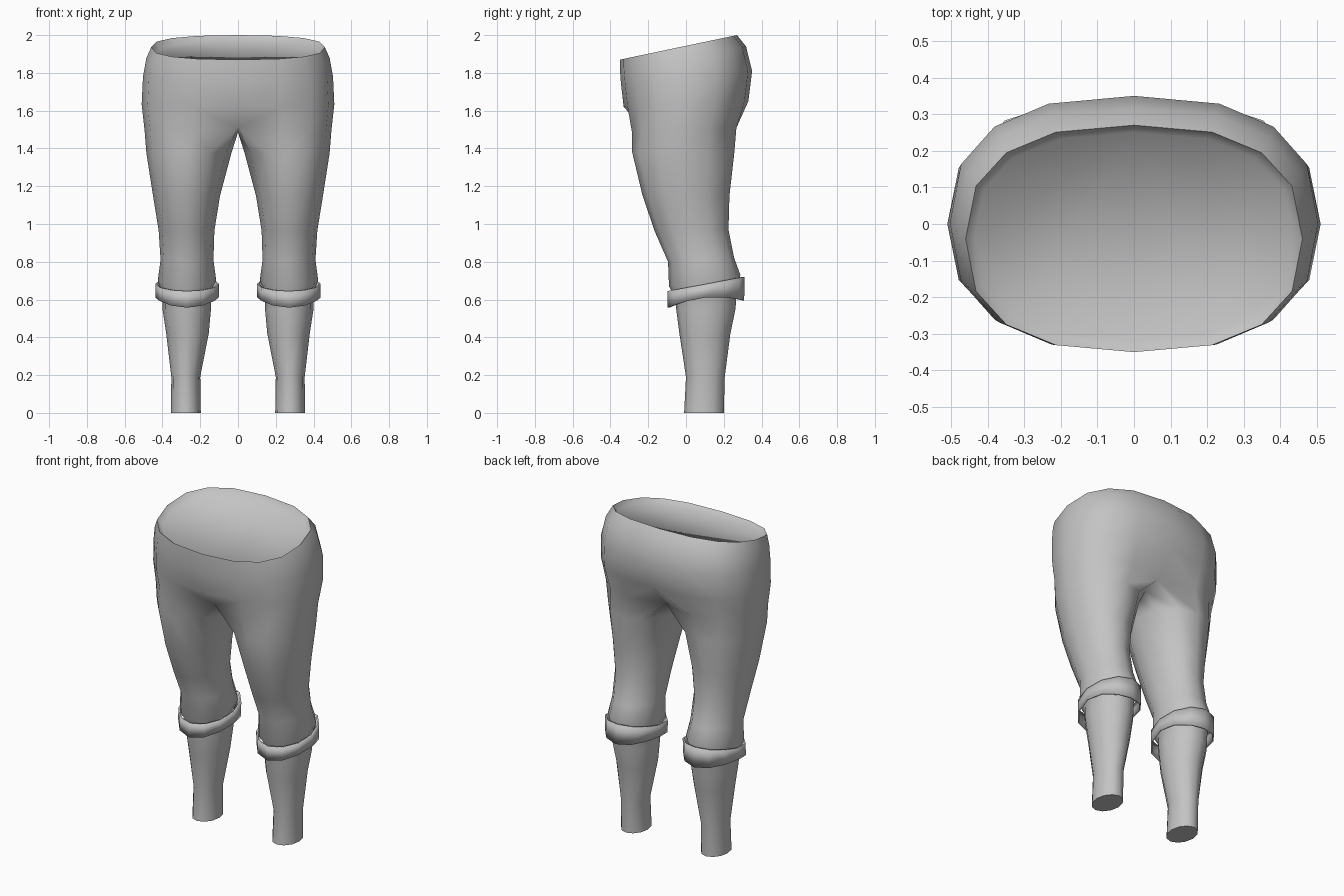
import bpy, bmesh, math

cube = bpy.data.objects.get("Cube")
if cube:
    bpy.data.objects.remove(cube, do_unlink=True)

GREY = (0.55, 0.55, 0.55, 1)
mat = bpy.data.materials.new("plain grey")
mat.use_nodes = True
mat.diffuse_color = GREY
mat.node_tree.nodes["Principled BSDF"].inputs["Base Color"].default_value = GREY
mat.node_tree.nodes["Principled BSDF"].inputs["Roughness"].default_value = 0.8

HALF = 8      # segments around half of the hips
SIDES = 12    # segments around one leg


def power(v, n):
    return math.copysign(abs(v) ** (2 / n), v)


def hip_ring(bm, width, front, back, z_front, z_back):
    """Half a rounded-square outline, from front centre round the side to back centre."""
    ring = []
    for k in range(HALF + 1):
        a = math.pi * (k / HALF - 0.5)
        s = power(math.sin(a), 2.5)
        x = 0 if k in (0, HALF) else width * power(math.cos(a), 2.5)
        t = (s + 1) / 2
        ring.append(bm.verts.new((x, front + (back - front) * t,
                                  z_front + (z_back - z_front) * t)))
    return ring


def leg_ring(bm, inner, outer, front, back, z_front, z_back, arch=0):
    """Closed ellipse that tilts from front to back, starting at the inner front."""
    ring = []
    for k in range(SIDES):
        a = math.radians(-120) + math.tau * k / SIDES
        s = math.sin(a)
        t = (s + 1) / 2
        ring.append(bm.verts.new((
            (inner + outer) / 2 + (outer - inner) / 2 * math.cos(a),
            front + (back - front) * t,
            z_front + (z_back - z_front) * t + arch * (1 - s * s))))
    return ring


def strip(bm, low, high, closed):
    n = len(low)
    for i in range(n if closed else n - 1):
        j = (i + 1) % n
        bm.faces.new((low[i], low[j], high[j], high[i]))


def finish(name, bm, flat=()):
    for f in bm.faces:
        f.smooth = f not in flat
    mesh = bpy.data.meshes.new(name)
    bm.to_mesh(mesh)
    bm.free()
    mesh.set_sharp_from_angle(angle=math.radians(55))
    mesh.materials.append(mat)
    obj = bpy.data.objects.new(name, mesh)
    bpy.context.collection.objects.link(obj)
    mirror = obj.modifiers.new("mirror", 'MIRROR')
    mirror.merge_threshold = 0.0005
    return obj


# Hips and legs: one half, mirrored
bm = bmesh.new()
hips = [hip_ring(bm, *r) for r in (
    (0.495, -0.305, 0.285, 1.49, 1.51),
    (0.51, -0.33, 0.33, 1.62, 1.65),
    (0.503, -0.345, 0.35, 1.75, 1.81),
    (0.485, -0.35, 0.318, 1.82, 1.94),
    (0.46, -0.35, 0.27, 1.87, 2.0),
    (0.435, -0.32, 0.25, 1.846, 1.966),
)]
for low, high in zip(hips, hips[1:]):
    strip(bm, low, high, False)
waist = bm.faces.new(hips[-1])

# Crotch seam: the lowest hip ring is pulled inward at the centre
crotch = hips[0]
crotch[0].co = (0, -0.23, 1.51)
crotch[-1].co = (0, 0.2, 1.51)
seam = [bm.verts.new((0, y, 1.485)) for y in (0.1, 0, -0.11)]
upper = crotch + seam

legs = [upper] + [leg_ring(bm, *r) for r in (
    (0.035, 0.485, -0.285, 0.255, 1.38, 1.37),
    (0.095, 0.45, -0.23, 0.23, 1.15, 1.15),
    (0.125, 0.42, -0.165, 0.225, 0.96, 0.97),
    (0.13, 0.41, -0.095, 0.255, 0.80, 0.82),
    (0.115, 0.425, -0.09, 0.288, 0.67, 0.73),
    (0.145, 0.40, -0.06, 0.27, 0.62, 0.66),
    (0.143, 0.40, -0.052, 0.262, 0.55, 0.55),
    (0.155, 0.38, -0.035, 0.235, 0.42, 0.42),
    (0.20, 0.353, 0.0, 0.205, 0.19, 0.19),
    (0.197, 0.355, -0.01, 0.20, 0, 0),
)]
for high, low in zip(legs, legs[1:]):
    strip(bm, low, high, True)
sole = bm.faces.new(legs[-1][::-1])
finish("hips_and_legs", bm, (waist, sole))

# Rolled cuffs: thin open bands below the knees
bm = bmesh.new()
top = leg_ring(bm, 0.10, 0.438, -0.098, 0.31, 0.645, 0.72)
bottom = leg_ring(bm, 0.102, 0.438, -0.098, 0.308, 0.557, 0.595, 0.035)
strip(bm, bottom, top, True)
cuffs = finish("knee_cuffs", bm)
wall = cuffs.modifiers.new("thickness", 'SOLIDIFY')
wall.thickness = 0.01
wall.offset = -1
